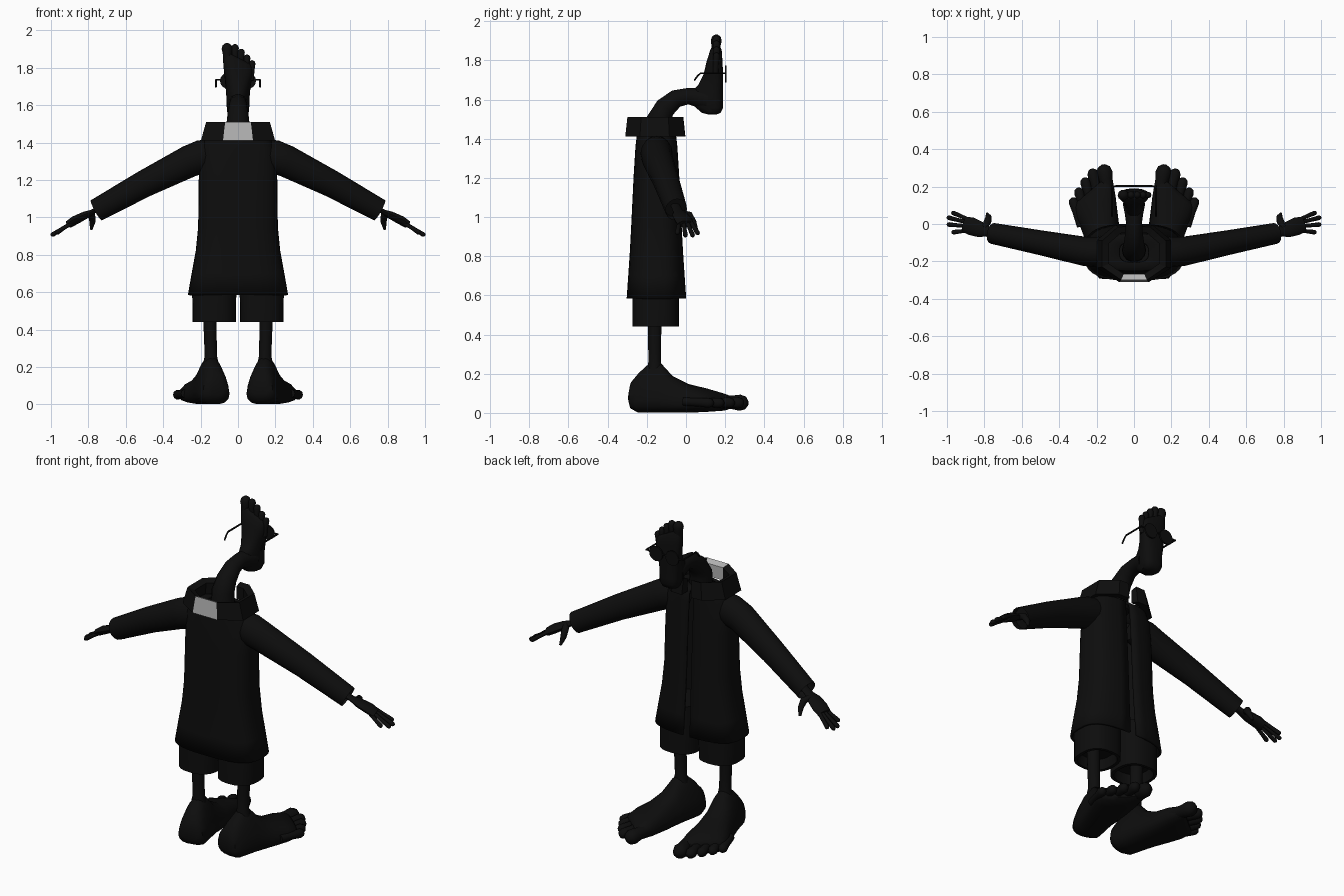
import bpy, bmesh, math
from mathutils import Vector, Matrix

cube = bpy.data.objects.get("Cube")
if cube:
    bpy.data.objects.remove(cube, do_unlink=True)


def material(name, value):
    m = bpy.data.materials.new(name)
    m.use_nodes = True
    m.diffuse_color = (value, value, value, 1)
    m.node_tree.nodes["Principled BSDF"].inputs["Base Color"].default_value = m.diffuse_color
    return m


BLACK = material("soft black", 0.004)
GREY = material("light grey", 0.45)


def finish(name, bm, angle=40, mirror=False):
    """Turn a bmesh into a shaded object, optionally mirrored across x."""
    bmesh.ops.recalc_face_normals(bm, faces=bm.faces)
    me = bpy.data.meshes.new(name)
    bm.to_mesh(me)
    bm.free()
    ob = bpy.data.objects.new(name, me)
    bpy.context.collection.objects.link(ob)
    me.materials.append(BLACK)
    bpy.ops.object.select_all(action="DESELECT")
    ob.select_set(True)
    bpy.context.view_layer.objects.active = ob
    bpy.ops.object.shade_smooth_by_angle(angle=math.radians(angle))
    if mirror:
        mod = ob.modifiers.new("mirror", "MIRROR")
        mod.use_mirror_merge = False
    return ob


def loft(bm, rings, closed=True, caps=True):
    """Skin a row of equal point rings."""
    rows = [[bm.verts.new(p) for p in ring] for ring in rings]
    n = len(rows[0])
    for a, b in zip(rows, rows[1:]):
        for i in range(n if closed else n - 1):
            j = (i + 1) % n
            bm.faces.new((a[i], a[j], b[j], b[i]))
    if caps and closed:
        bm.faces.new(rows[0])
        bm.faces.new(rows[-1])


def oval(n, rx, ry, power=1.0, start=0.0, sweep=math.tau, closed=True):
    """Points of a rounded-box oval."""
    out = []
    for i in range(n):
        a = start + sweep * i / (n if closed else n - 1)
        c, s = math.cos(a), math.sin(a)
        out.append((math.copysign(abs(c) ** power, c) * rx,
                    math.copysign(abs(s) ** power, s) * ry))
    return out


def tube(bm, path, n=12, flat=1.0):
    """Tube through (point, radius) stations; flat scales its height."""
    pts = [Vector(p) for p, r in path]
    rings = []
    for i, (p, r) in enumerate(path):
        t = (pts[min(i + 1, len(pts) - 1)] - pts[max(i - 1, 0)]).normalized()
        side = t.cross(Vector((0, 0, 1)))
        if side.length < 0.05:
            side = Vector((1, 0, 0))
        side.normalize()
        up = side.cross(t)
        rings.append([pts[i] + side * u + up * v for u, v in oval(n, r, r * flat)])
    loft(bm, rings)


def digit(bm, base, tip, r, flat=1.0):
    """Round-ended finger or toe."""
    a, b = Vector(base), Vector(tip)
    end = (b - a).normalized() * r
    tube(bm, [(a, r * 0.85), (a.lerp(b, 0.5), r * 0.85), (b - end, r),
              (b - end * 0.35, r * 0.78), (b, r * 0.25)], 10, flat)


def foot(bm):
    """Bare foot pointing to +y with the ankle over the origin."""
    rings = []
    # distance, half width, bottom, top, narrowing towards the top
    for y, w, lo, hi, taper in [(-.13, .04, .05, .11, .1), (-.118, .08, .02, .16, .3),
                                (-.08, .102, 0, .205, .5), (-.03, .112, 0, .25, .62),
                                (.035, .115, 0, .25, .62), (.09, .115, 0, .19, .5),
                                (.17, .12, 0, .148, .35), (.26, .128, .005, .125, .2),
                                (.33, .12, .01, .1, .1), (.355, .1, .025, .08, 0)]:
        ring = []
        for u, v in oval(18, w, 1, 0.75):
            x = u * (1 - taper * (v + 1) / 2)
            shear = 0.5 * max(0, (y - 0.1) / 0.25)
            ring.append(Vector((x, y - shear * x, lo + (hi - lo) * (v + 1) / 2)))
        rings.append(ring)
    loft(bm, rings)
    for x, tip, r in [(-.088, .47, .043), (-.024, .462, .03), (.026, .425, .028),
                      (.072, .38, .027), (.113, .335, .026)]:
        digit(bm, (x * 0.9, tip - 0.16, .058), (x, tip, .05), r)


# Feet
bm = bmesh.new()
foot(bm)
bm.transform(Matrix.Translation((.145, -.16, 0)) @ Matrix.Rotation(math.radians(-13), 4, "Z"))
finish("feet", bm, 50, True)

# Foot-shaped head, standing on its heel with the sole forward
bm = bmesh.new()
foot(bm)
bm.transform(Matrix.Translation((0, .19, 1.612)) @ Matrix.Rotation(math.pi / 2, 4, "X")
             @ Matrix.Scale(.68, 4))
finish("head", bm, 50)

# Curved neck
bm = bmesh.new()
tube(bm, [((0, -.14, 1.4), .065), ((0, -.14, 1.5), .062), ((0, -.105, 1.56), .055),
          ((0, -.05, 1.605), .047), ((0, .01, 1.617), .043), ((0, .06, 1.61), .05),
          ((0, .11, 1.6), .06)], 14)
finish("neck", bm, 60)

# Lower legs
bm = bmesh.new()
tube(bm, [((.145, -.16, .2), .045), ((.145, -.16, .26), .033), ((.148, -.16, .36), .034),
          ((.152, -.16, .52), .036)], 14)
finish("lower_legs", bm, 50, True)

# Shorts with recessed leg openings
bm = bmesh.new()
rings = []
for z, rx, ry in [(.5, .09, .095), (.44, .098, .102), (.44, .116, .118), (.6, .118, .118),
                  (.72, .112, .112)]:
    rings.append([(.127 + u, -.154 + v, z) for u, v in oval(24, rx, ry, .8)])
loft(bm, rings)
finish("shorts", bm, 40, True)

# Long coat, open down the front
bm = bmesh.new()
rings = []
for z, rx, ry in [(.585, .268, .152), (.7, .248, .144), (.82, .226, .136), (.95, .213, .129),
                  (1.2, .21, .117), (1.36, .203, .107), (1.42, .175, .1), (1.45, .08, .06)]:
    gap = .03
    rings.append([(u, -.151 + v, z) for u, v in
                  oval(37, rx, ry, .7, math.pi / 2 + gap, math.tau - 2 * gap, False)])
loft(bm, rings, closed=False)
coat = finish("coat", bm, 40)
thick = coat.modifiers.new("cloth thickness", "SOLIDIFY")
thick.thickness = .014
thick.offset = -1

# Sleeves with recessed cuffs
bm = bmesh.new()
tube(bm, [((.12, -.15, 1.345), .07), ((.19, -.15, 1.325), .082), ((.26, -.147, 1.3), .078),
          ((.5, -.1, 1.18), .066), ((.757, -.05, 1.038), .056)], 16, 1.1)
cap = max(bm.faces, key=lambda f: f.calc_center_median().x if len(f.verts) > 4 else -1)
bmesh.ops.inset_region(bm, faces=[cap], thickness=.01)
bmesh.ops.translate(bm, verts=cap.verts, vec=Vector((-.035, -.006, .019)))
finish("sleeves", bm, 40, True)

# Hands
bm = bmesh.new()
tube(bm, [((.72, -.055, 1.06), .024), ((.78, -.04, 1.028), .027), ((.82, -.03, 1.01), .042),
          ((.87, -.012, .985), .048), ((.905, -.002, .963), .042)], 12, .5)
for base, tip in [((.88, .022, .978), (.975, .063, .913)), ((.89, .008, .97), (1, .036, .902)),
                  ((.89, -.012, .97), (1, -.002, .902)), ((.88, -.034, .975), (.975, -.045, .915))]:
    digit(bm, base, tip, .0125)
tube(bm, [((.8, -.02, 1.02), .016), ((.782, .015, 1.01), .02), ((.778, .038, .975), .016),
          ((.785, .055, .935), .007)], 10)
finish("hands", bm, 50, True)

# Upright collar: faceted band open at the front, grey patch at the back
half = [(.03, .152), (.1, .15), (.198, .07), (.198, -.08), (.08, -.155)]
plan = half + [(-x, y) for x, y in reversed(half)]
bm = bmesh.new()
rings = [[(x * s, -.155 + y * t, z) for x, y in plan]
         for s, t, z in [(1, 1, 1.412), (.86, .93, 1.51), (.68, .72, 1.495), (.72, .72, 1.42)]]
loft(bm, rings + rings[:1], closed=False)
bmesh.ops.remove_doubles(bm, verts=bm.verts, dist=1e-4)
bmesh.ops.holes_fill(bm, edges=[e for e in bm.edges if e.is_boundary], sides=4)
collar = finish("collar", bm, 20)
collar.data.materials.append(GREY)
for f in collar.data.polygons:
    if abs(f.center.x) < .01 and f.center.y < -.22 and f.center.z > 1.45:
        f.material_index = 1

# Glasses: thin lenses, rims, hooked temples and a bridge
bm = bmesh.new()
for s in (-1, 1):
    spin = Matrix.Translation((s * .053, .203, 1.73)) @ Matrix.Rotation(math.pi / 2, 4, "X")
    bmesh.ops.create_cone(bm, segments=16, radius1=.043, radius2=.043, depth=.009,
                          cap_ends=True, matrix=spin)
    tube(bm, [((s * .09, .203, 1.735), .005), ((s * .118, .2, 1.735), .005)], 6)
    tube(bm, [((s * .118, .205, 1.735), .005), ((s * .118, .075, 1.735), .005),
              ((s * .118, .06, 1.722), .005), ((s * .118, .042, 1.697), .005)], 6)
tube(bm, [((-.02, .203, 1.735), .005), ((.02, .203, 1.735), .005)], 6)
finish("glasses", bm, 40)
